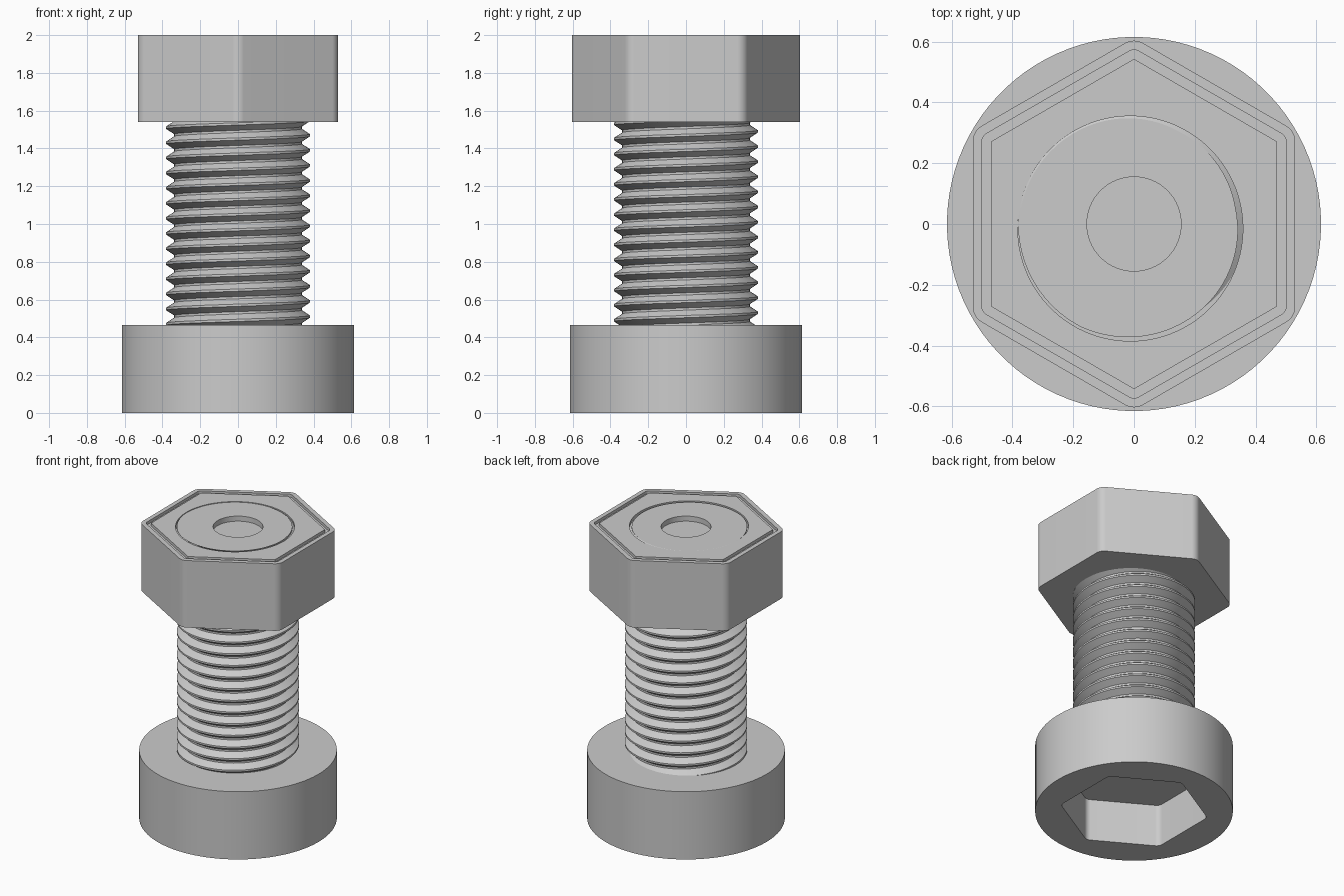
import bpy
import bmesh
from math import cos, sin, pi, radians
from mathutils import Matrix, Vector

cube = bpy.data.objects.get("Cube")
if cube:
    bpy.data.objects.remove(cube, do_unlink=True)

PER_CORNER = 16          # points per hexagon corner
TOP = 2.0
NUT_BOTTOM = 1.54
HEAD_TOP = 0.465
PITCH = 0.08

steel = bpy.data.materials.new("steel grey")
steel.use_nodes = True
steel.diffuse_color = (0.6, 0.6, 0.6, 1)
steel.node_tree.nodes["Principled BSDF"].inputs["Base Color"].default_value = (0.6, 0.6, 0.6, 1)


def finish(name, bm):
    """Turn a bmesh into a smooth-shaded object with crisp edges."""
    bmesh.ops.recalc_face_normals(bm, faces=bm.faces)
    mesh = bpy.data.meshes.new(name)
    bm.to_mesh(mesh)
    bm.free()
    mesh.materials.append(steel)
    obj = bpy.data.objects.new(name, mesh)
    bpy.context.collection.objects.link(obj)
    bpy.ops.object.select_all(action="DESELECT")
    obj.select_set(True)
    bpy.context.view_layer.objects.active = obj
    bpy.ops.object.shade_smooth_by_angle(angle=radians(30))
    return obj


def hexagon(apothem, corner, z):
    """Hexagon with rounded corners, two of them on the y axis."""
    points = []
    for i in range(6):
        a = pi / 2 + i * pi / 3
        centre = (apothem - corner) / cos(pi / 6)
        for k in range(PER_CORNER):
            n = a + pi / 3 * (k / (PER_CORNER - 1) - 0.5)
            points.append((centre * cos(a) + corner * cos(n),
                           centre * sin(a) + corner * sin(n), z))
    return points


def circle(radius, z, cx=0, cy=0):
    count = 6 * PER_CORNER
    start = pi / 3
    return [(cx + radius * cos(start + 2 * pi * (i + 0.5) / count),
             cy + radius * sin(start + 2 * pi * (i + 0.5) / count), z)
            for i in range(count)]


def loft(name, rings):
    """Skin consecutive rings and cap both ends."""
    bm = bmesh.new()
    rows = [[bm.verts.new(p) for p in ring] for ring in rings]
    for a, b in zip(rows, rows[1:]):
        for i in range(len(a)):
            j = (i + 1) % len(a)
            bm.faces.new((a[i], a[j], b[j], b[i]))
    bm.faces.new(rows[0])
    bm.faces.new(rows[-1])
    return finish(name, bm)


# Round bolt head with a hexagonal socket underneath
loft("bolt_head", [
    circle(0.615, HEAD_TOP),
    circle(0.615, 0),
    hexagon(0.40, 0.045, 0),
    hexagon(0.40, 0.045, 0.29),
])

# Hex nut with a fine groove around its top and a shallow bore
GROOVE = TOP - 0.02
loft("hex_nut", [
    hexagon(0.53, 0.06, NUT_BOTTOM),
    hexagon(0.53, 0.06, TOP),
    hexagon(0.50, 0.03, TOP),
    hexagon(0.50, 0.03, GROOVE),
    hexagon(0.47, 0.002, GROOVE),
    hexagon(0.47, 0.002, TOP),
    circle(0.37, TOP, -0.012, -0.015),
    circle(0.37, TOP - 0.04, -0.012, -0.015),
])


def threaded_shank():
    """Right-hand V thread swept as one helical strip, trimmed flat at both ends."""
    bm = bmesh.new()
    segments, turns, base = 72, 23, 0.35
    root, crest = 0.338, 0.381
    profile = [(root, -0.034), (crest, -0.006), (crest, 0.006), (root, 0.034)]
    rows = []
    for m in range(segments * turns + 1):
        a = 2 * pi * m / segments
        z = base + PITCH * m / segments
        rows.append([bm.verts.new((r * cos(a), r * sin(a), z + dz)) for r, dz in profile])
    for m in range(segments * turns):
        a, b = rows[m], rows[m + 1]
        for j in range(3):
            bm.faces.new((a[j], b[j], b[j + 1], a[j + 1]))
        if m + segments < segments * turns:
            c, d = rows[m + segments], rows[m + segments + 1]
            bm.faces.new((a[3], b[3], d[0], c[0]))

    # trim the ends
    def trim(z, direction):
        cut = bmesh.ops.bisect_plane(
            bm, geom=bm.verts[:] + bm.edges[:] + bm.faces[:],
            plane_co=(0, 0, z), plane_no=(0, 0, direction), clear_outer=True)
        return [e for e in cut["geom_cut"] if isinstance(e, bmesh.types.BMEdge)]

    bottom = trim(0.42, -1)
    bmesh.ops.triangle_fill(bm, edges=bottom, normal=(0, 0, -1))
    tip = TOP - 0.002
    rim = trim(tip, 1)

    # flat tip with a round centre pit
    pit = bmesh.ops.create_circle(bm, segments=64, radius=0.155, cap_ends=False,
                                  matrix=Matrix.Translation((0, 0, tip)))["verts"]
    pit_edges = list({e for v in pit for e in v.link_edges})
    bmesh.ops.triangle_fill(bm, edges=rim + pit_edges, use_beauty=True, normal=(0, 0, 1))
    wall = bmesh.ops.extrude_edge_only(bm, edges=pit_edges)["geom"]
    floor = [g for g in wall if isinstance(g, bmesh.types.BMVert)]
    bmesh.ops.translate(bm, verts=floor, vec=Vector((0, 0, -0.035)))
    floor_edges = [g for g in wall if isinstance(g, bmesh.types.BMEdge)
                   and all(v in floor for v in g.verts)]
    bmesh.ops.triangle_fill(bm, edges=floor_edges, normal=(0, 0, 1))
    return finish("threaded_shank", bm)


threaded_shank()
